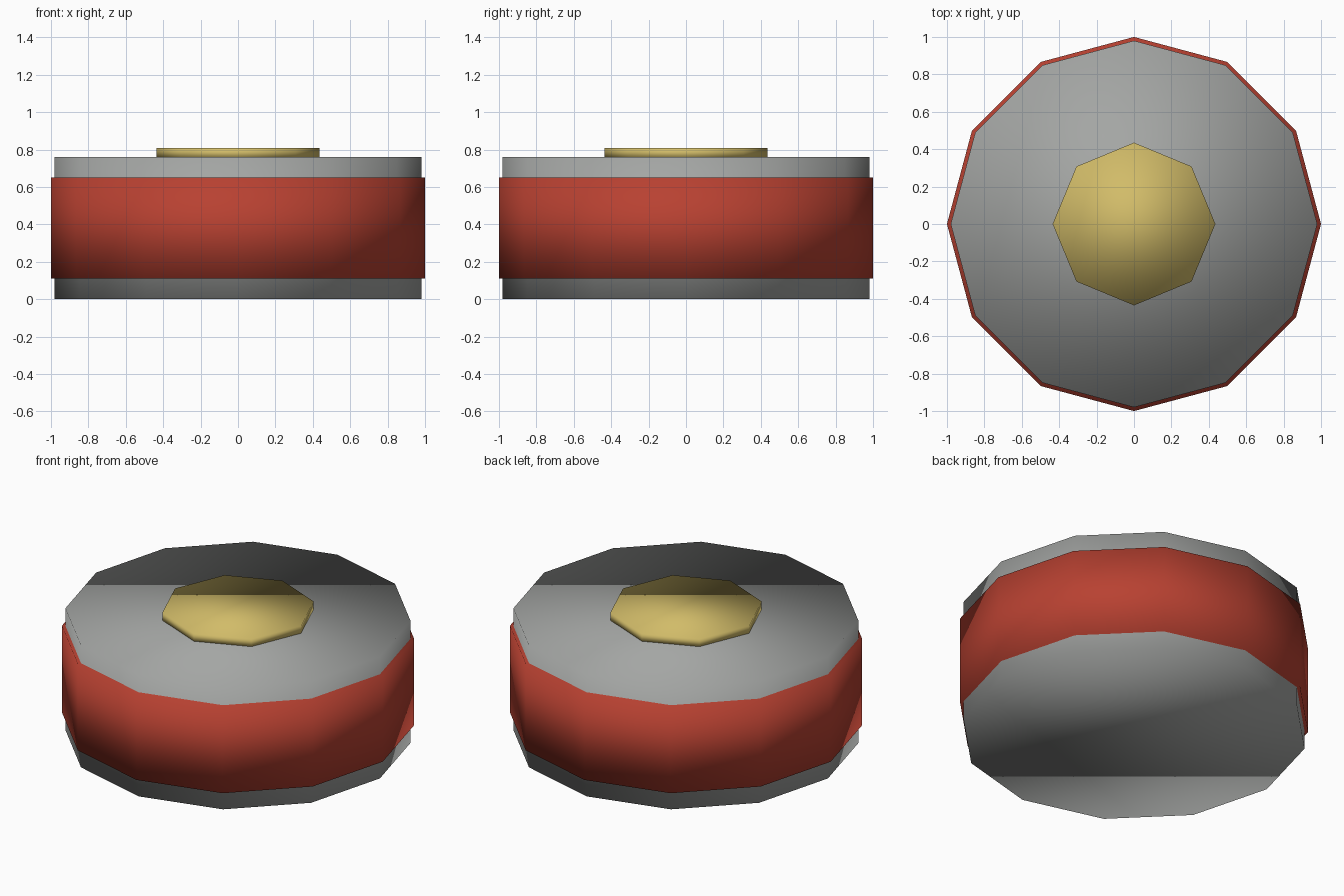
import bpy

cube = bpy.data.objects.get("Cube")
if cube:
    bpy.data.objects.remove(cube, do_unlink=True)


def make_material(name, color):
    mat = bpy.data.materials.new(name)
    mat.use_nodes = True
    mat.diffuse_color = (*color, 1)
    mat.node_tree.nodes["Principled BSDF"].inputs["Base Color"].default_value = (*color, 1)
    return mat


def disc(name, sides, radius, bottom, top, mat):
    """Low-poly capped cylinder, smooth shaded across all its faces."""
    bpy.ops.mesh.primitive_cylinder_add(
        vertices=sides, radius=radius, depth=top - bottom,
        location=(0, 0, (bottom + top) / 2))
    obj = bpy.context.object
    obj.name = name
    obj.data.materials.append(mat)
    bpy.ops.object.shade_smooth()
    return obj


grey = make_material("grey metal", (0.37, 0.38, 0.37))
red = make_material("red paint", (0.48, 0.053, 0.031))
gold = make_material("pale gold", (0.64, 0.50, 0.14))

# Main drum, its wide coloured band and the contact cap on top
disc("drum", 12, 0.98, 0.0, 0.76, grey)
disc("outer_band", 12, 1.0, 0.11, 0.65, red)
disc("top_cap", 8, 0.435, 0.755, 0.807, gold)
